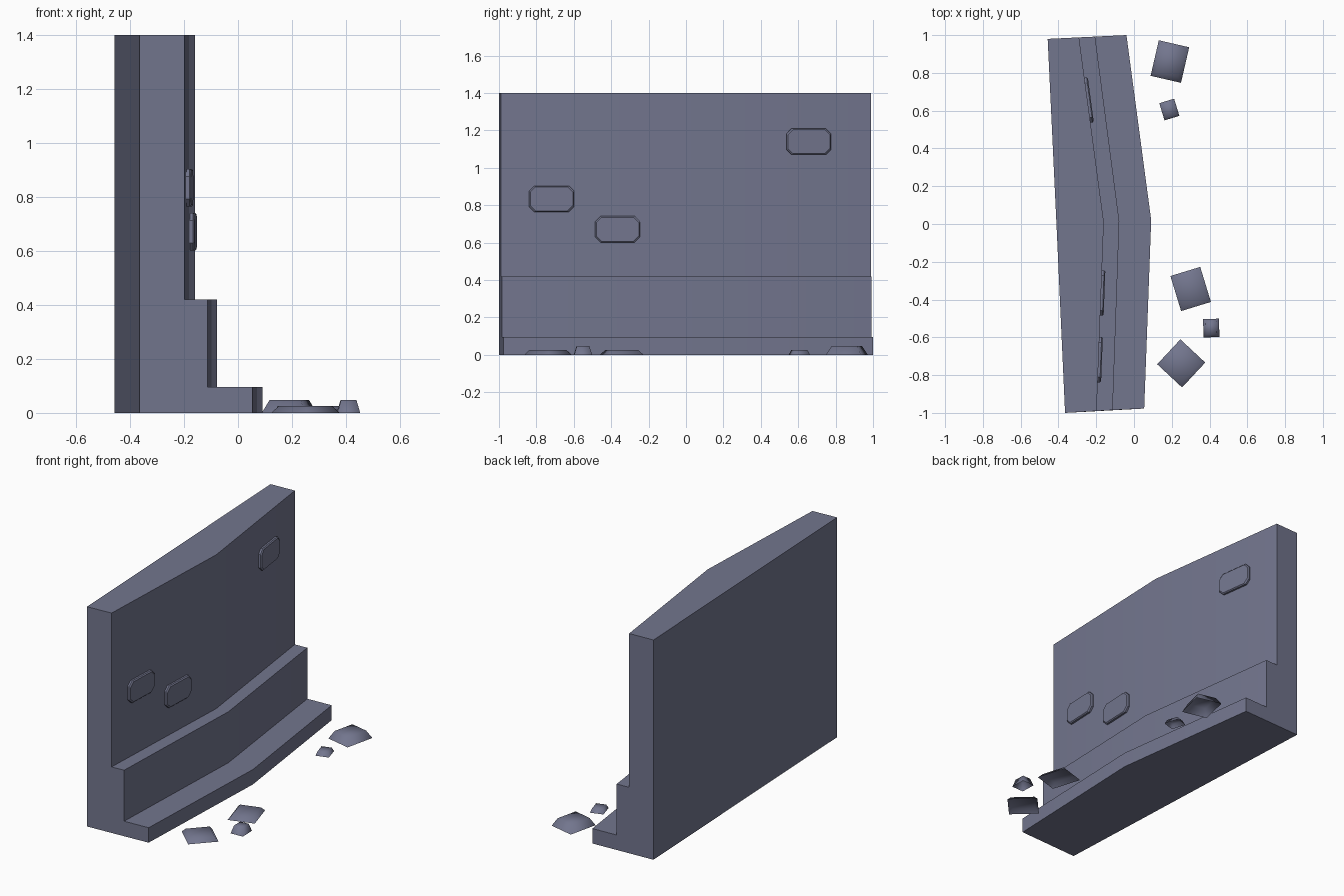
import bpy, bmesh, math
from mathutils import Vector, Matrix

if "Cube" in bpy.data.objects:
    bpy.data.objects.remove(bpy.data.objects["Cube"])

stone = bpy.data.materials.new("slate_blue_stone")
stone.diffuse_color = (0.17, 0.18, 0.27, 1)
stone.use_nodes = True
stone.node_tree.nodes["Principled BSDF"].inputs["Base Color"].default_value = stone.diffuse_color


def finish(name, bm, smooth_deg, fix=True):
    if fix:
        bmesh.ops.recalc_face_normals(bm, faces=bm.faces)
    me = bpy.data.meshes.new(name)
    bm.to_mesh(me)
    bm.free()
    me.materials.append(stone)
    ob = bpy.data.objects.new(name, me)
    bpy.context.collection.objects.link(ob)
    bpy.context.view_layer.objects.active = ob
    ob.select_set(True)
    bpy.ops.object.shade_smooth_by_angle(angle=math.radians(smooth_deg))
    ob.select_set(False)
    return ob


def loft(bm, rings, cap_start=True, cap_end=True):
    vs = [[bm.verts.new(p) for p in r] for r in rings]
    n = len(rings[0])
    for a, b in zip(vs, vs[1:]):
        for i in range(n):
            j = (i + 1) % n
            bm.faces.new((a[i], a[j], b[j], b[i]))
    if cap_start:
        bm.faces.new(vs[0][::-1])
    if cap_end:
        bm.faces.new(vs[-1])


# Stepped wall: (x, y) of the back, wall face, plinth face and kerb face at three stations
stations = [
    ((-0.365, -1.0), (-0.198, -0.99), (-0.113, -0.985), (0.054, -0.977)),
    ((-0.41, -0.01), (-0.16, 0.01), (-0.078, 0.015), (0.091, 0.02)),
    ((-0.457, 0.98), (-0.291, 0.988), (-0.206, 0.992), (-0.04, 1.0)),
]
TOP, MID, LOW = 1.4, 0.42, 0.095
rings = []
for b, w, p, k in stations:
    rings.append([(*b, 0), (*k, 0), (*k, LOW), (*p, LOW),
                  (*p, MID), (*w, MID), (*w, TOP), (*b, TOP)])
bm = bmesh.new()
loft(bm, rings)
finish("stepped_wall", bm, 30)

# Raised bricks on the wall face: chamfered plates following the wall's slant
mid, ends = Vector(stations[1][1]), (Vector(stations[0][1]), Vector(stations[2][1]))


def brick(y, z, w=0.24, h=0.14, c=0.028, depth=0.018):
    end = ends[1] if y > 0 else ends[0]
    along = (end - mid) * (1 if y > 0 else -1)
    pos = mid + (end - mid) * ((y - mid.y) / (end.y - mid.y))
    t = Vector((along.x, along.y, 0)).normalized()
    n = Vector((t.y, -t.x, 0))
    o = Vector((pos.x, pos.y, z))

    def ring(d, inset):
        a, b = w / 2 - inset, h / 2 - inset
        pts = [(a, -b + c), (a, b - c), (a - c, b), (-a + c, b),
               (-a, b - c), (-a, -b + c), (-a + c, -b), (a - c, -b)]
        return [o + t * u + n * d + Vector((0, 0, v)) for u, v in pts]
    bm = bmesh.new()
    loft(bm, [ring(-0.005, 0), ring(depth * 0.65, 0), ring(depth, 0.006)])
    return finish("raised_brick", bm, 30)


for y, z in ((-0.718, 0.834), (-0.365, 0.671), (0.655, 1.14)):
    brick(y, z)

# Loose rubble: tapered stones, open underneath
rubble = [  # x, y, width, length, turn, height, taper
    (0.19, 0.86, 0.165, 0.193, -13, 0.047, 0.72),
    (0.187, 0.606, 0.082, 0.095, 17, 0.025, 0.75),
    (0.30, -0.344, 0.165, 0.194, 17, 0.025, 0.76),
    (0.25, -0.738, 0.18, 0.18, -43, 0.025, 0.78),
    (0.409, -0.551, 0.084, 0.097, 2, 0.047, 0.68),
]
for x, y, w, l, turn, h, taper in rubble:
    m = Matrix.Translation((x, y, 0)) @ Matrix.Rotation(math.radians(turn), 4, 'Z')
    square = ((-1, -1), (1, -1), (1, 1), (-1, 1))
    bm = bmesh.new()
    loft(bm, [[m @ Vector((sx * w / 2 * s, sy * l / 2 * s, z)) for sx, sy in square]
              for s, z in ((1, 0), (taper, h))], cap_start=False)
    finish("rubble_stone", bm, 100, fix=False)
